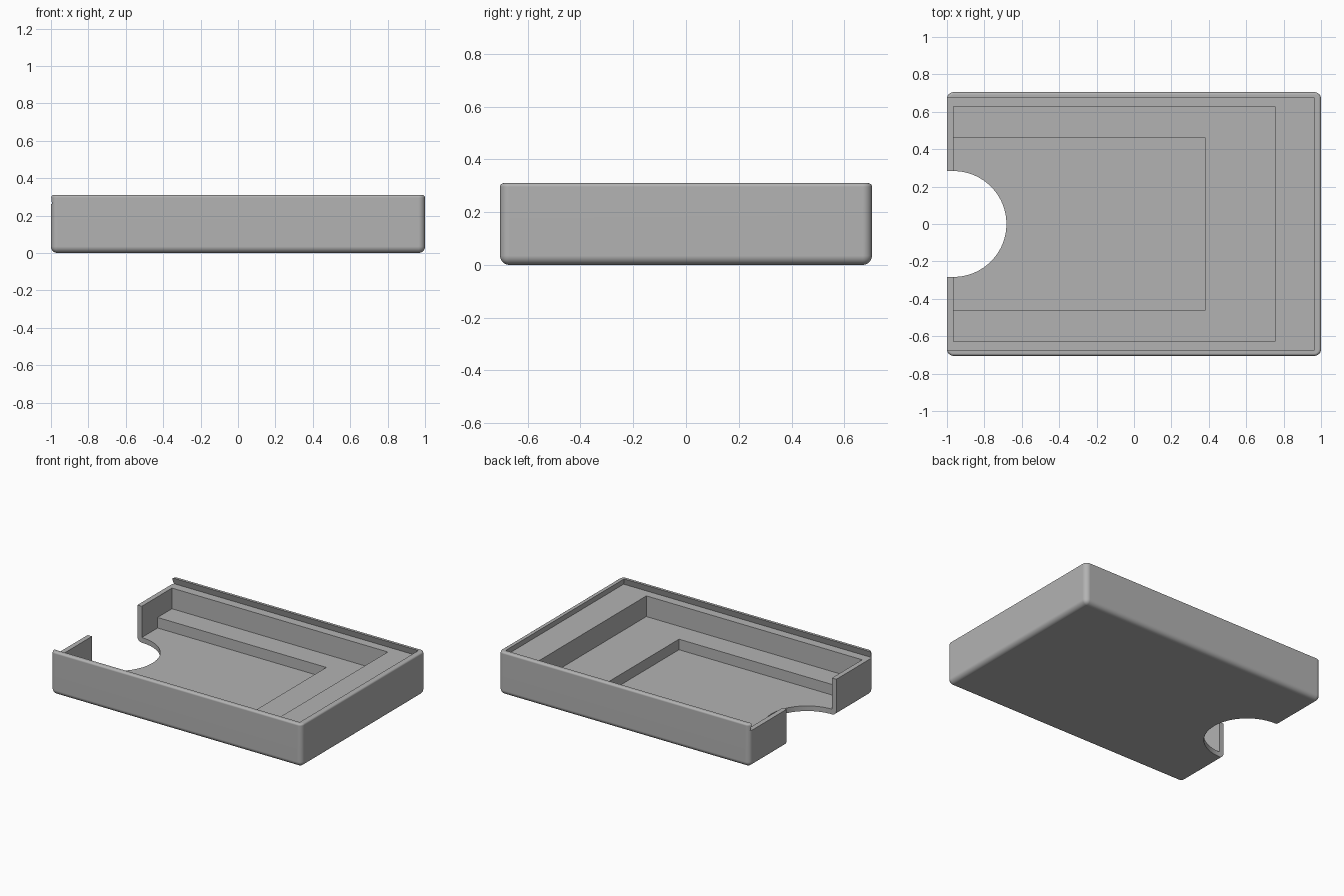
import bpy
import bmesh
import math

if "Cube" in bpy.data.objects:
    bpy.data.objects.remove(bpy.data.objects["Cube"], do_unlink=True)

HALF_Y, HEIGHT = 0.705, 0.31
WALL_X = -0.965          # inner face of the open-end wall
GROOVE_Z, LEDGE_Z, FLOOR_Z = 0.262, 0.113, 0.037

grey = bpy.data.materials.new("plain grey")
grey.use_nodes = True
colour = (0.45, 0.45, 0.45, 1)
grey.diffuse_color = colour
grey.node_tree.nodes["Principled BSDF"].inputs["Base Color"].default_value = colour


def link(name, bm):
    bmesh.ops.recalc_face_normals(bm, faces=bm.faces)
    mesh = bpy.data.meshes.new(name)
    bm.to_mesh(mesh)
    bm.free()
    mesh.materials.append(grey)
    obj = bpy.data.objects.new(name, mesh)
    bpy.context.collection.objects.link(obj)
    return obj


def rect(x0, x1, y):
    return [(x0, -y), (x1, -y), (x1, y), (x0, y)]


def loft(lower, z0, upper, z1):
    """Solid between two outlines with equal point counts."""
    bm = bmesh.new()
    a = [bm.verts.new((x, y, z0)) for x, y in lower]
    b = [bm.verts.new((x, y, z1)) for x, y in upper]
    bm.faces.new(a[::-1])
    bm.faces.new(b)
    n = len(a)
    for i in range(n):
        j = (i + 1) % n
        bm.faces.new((a[i], a[j], b[j], b[i]))
    bmesh.ops.recalc_face_normals(bm, faces=bm.faces)
    return bm


def is_top(edge):
    return all(abs(v.co.z - HEIGHT) < 1e-4 for v in edge.verts)


# Outer block: round the uprights and base, then soften the top rim
outline = rect(-1, 1, HALF_Y)
block = loft(outline, 0, outline, HEIGHT)
bmesh.ops.bevel(block, geom=[e for e in block.edges if not is_top(e)],
                offset=0.035, segments=8, profile=0.5, affect='EDGES')
bmesh.ops.bevel(block, geom=[e for e in block.edges if is_top(e)],
                offset=0.014, segments=4, profile=0.5, affect='EDGES')
tray = link("sliding_lid_tray", block)

# Undercut lid groove, open at one end
groove = loft(rect(-1.1, 0.98, 0.69), GROOVE_Z, rect(-1.1, 0.95, 0.66), HEIGHT + 0.048)

# Stepped compartment
upper_outline = rect(WALL_X, 0.755, 0.627)
lower_outline = rect(WALL_X, 0.38, 0.463)
upper = loft(upper_outline, LEDGE_Z, upper_outline, HEIGHT)
lower = loft(lower_outline, FLOOR_Z, lower_outline, 0.2)

# Round-ended thumb notch through wall and floor
radius, steps = 0.283, 48
arc = [(WALL_X + radius * math.cos(t), radius * math.sin(t))
       for t in (math.pi * (i / steps - 0.5) for i in range(steps + 1))]
notch_outline = [(-1.1, -radius)] + arc + [(-1.1, radius)]
notch = loft(notch_outline, -0.1, notch_outline, 0.4)

# Carve each hollow, bake the result and discard the cutter
for name, solid in (("lid_groove", groove), ("upper_compartment", upper),
                    ("lower_compartment", lower), ("thumb_notch", notch)):
    cutter = link(name, solid)
    cutter.hide_render = True
    cut = tray.modifiers.new(name, 'BOOLEAN')
    cut.operation = 'DIFFERENCE'
    cut.solver = 'EXACT'
    cut.object = cutter
    bpy.context.view_layer.update()
    graph = bpy.context.evaluated_depsgraph_get()
    carved = bpy.data.meshes.new_from_object(tray.evaluated_get(graph))
    tray.modifiers.clear()
    tray.data = carved
    bpy.data.objects.remove(cutter, do_unlink=True)

tray.data.materials.clear()
tray.data.materials.append(grey)
for face in tray.data.polygons:
    face.material_index = 0

# Smooth fillets with crisp cut edges
bpy.ops.object.select_all(action='DESELECT')
tray.select_set(True)
bpy.context.view_layer.objects.active = tray
bpy.ops.object.shade_smooth_by_angle(angle=math.radians(30))
flat = tray.modifiers.new("even shading", 'WEIGHTED_NORMAL')
flat.keep_sharp = True
